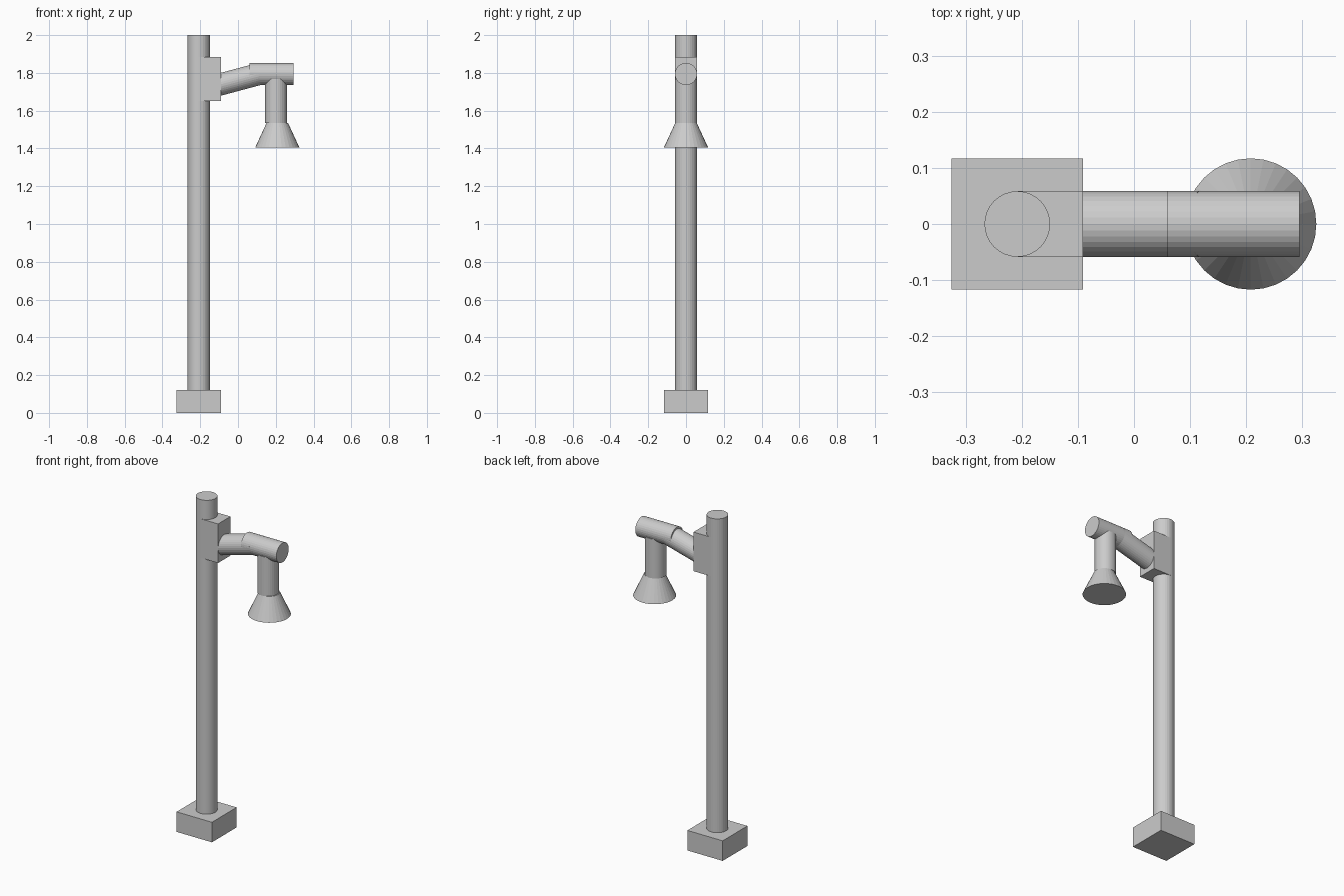
import bpy
import math

if "Cube" in bpy.data.objects:
    bpy.data.objects.remove(bpy.data.objects["Cube"])

R = 0.0585          # shared pipe radius
SIDES = 32
POLE_X = -0.208


def box(name, loc, size):
    bpy.ops.mesh.primitive_cube_add(size=1, location=loc)
    ob = bpy.context.object
    ob.name = name
    ob.scale = size
    bpy.ops.object.transform_apply(location=False, rotation=False, scale=True)
    return ob


def pipe(name, loc, length, tilt=0.0, r_bottom=R, r_top=R):
    # tilt is measured from vertical towards +x, in degrees
    bpy.ops.mesh.primitive_cone_add(vertices=SIDES, radius1=r_bottom, radius2=r_top,
                                    depth=length, location=loc,
                                    rotation=(0, math.radians(tilt), 0))
    ob = bpy.context.object
    ob.name = name
    return ob


# Square foot and tall pole
box("base", (POLE_X, 0, 0.06), (0.234, 0.234, 0.12))
pipe("pole", (POLE_X, 0, 1.03), 1.94)

# Mounting block on the pole
box("bracket", (POLE_X + R, 0, 1.768), (2 * R, 2 * R, 0.234))

# Rising arm, then level arm
pipe("rising_arm", (0.0035, 0, 1.765), 0.235, tilt=75)
pipe("level_arm", (0.1775, 0, 1.794), 0.235, tilt=90)

# Hanging stem and flared shade
pipe("lamp_stem", (0.201, 0, 1.651), 0.235)
pipe("lamp_shade", (0.208, 0, 1.47), 0.13, r_bottom=0.117, r_top=0.057)
